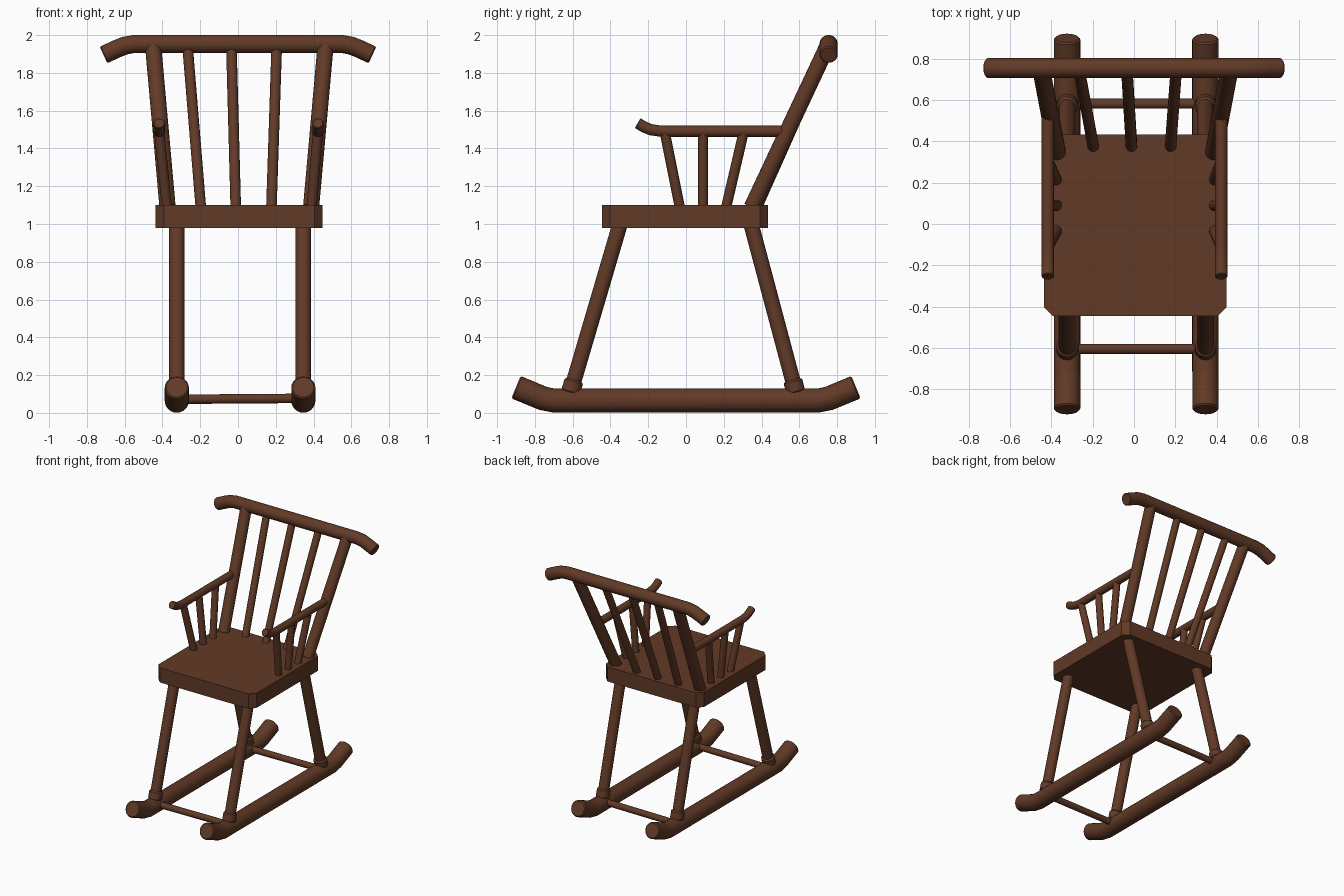
import bpy, bmesh, math
from mathutils import Vector

if "Cube" in bpy.data.objects:
    bpy.data.objects.remove(bpy.data.objects["Cube"])

wood = bpy.data.materials.new("brown_wood")
wood.diffuse_color = (0.12, 0.042, 0.02, 1)
wood.use_nodes = True
wood.node_tree.nodes["Principled BSDF"].inputs["Base Color"].default_value = wood.diffuse_color


def finish(name, bm):
    """Turn a bmesh into a shaded wooden object."""
    bmesh.ops.recalc_face_normals(bm, faces=bm.faces)
    me = bpy.data.meshes.new(name)
    bm.to_mesh(me)
    bm.free()
    me.materials.append(wood)
    ob = bpy.data.objects.new(name, me)
    bpy.context.collection.objects.link(ob)
    bpy.ops.object.select_all(action='DESELECT')
    ob.select_set(True)
    bpy.context.view_layer.objects.active = ob
    bpy.ops.object.shade_smooth_by_angle(angle=math.radians(35))
    return ob


def rod(name, points, r, sides=20, chamfer=0.0):
    """Round rod swept along a planar path, with optional chamfered ends."""
    pts = [Vector(p) for p in points]
    radii = [r] * len(pts)
    if chamfer:
        a = (pts[1] - pts[0]).normalized() * chamfer
        b = (pts[-2] - pts[-1]).normalized() * chamfer
        pts = [pts[0], pts[0] + a] + pts[1:-1] + [pts[-1] + b, pts[-1]]
        radii = [r - chamfer] + [r] * (len(pts) - 2) + [r - chamfer]
    bm = bmesh.new()
    rings = []
    u = None
    for i, p in enumerate(pts):
        t = (pts[min(i + 1, len(pts) - 1)] - pts[max(i - 1, 0)]).normalized()
        if u is None:
            u = t.orthogonal()
        u = (u - t * u.dot(t)).normalized()
        v = t.cross(u)
        rings.append([bm.verts.new(p + radii[i] * (
            u * math.cos(math.tau * k / sides) + v * math.sin(math.tau * k / sides)))
            for k in range(sides)])
    for a, b in zip(rings, rings[1:]):
        for k in range(sides):
            n = (k + 1) % sides
            bm.faces.new((a[k], a[n], b[n], b[k]))
    bm.faces.new(rings[0])
    bm.faces.new(rings[-1])
    return finish(name, bm)


# Seat slab with clipped vertical corners
sx, sy, c, cx, cy = 0.442, 0.44, 0.043, 0.006, -0.006
outline = [(sx - c, -sy), (sx, -sy + c), (sx, sy - c), (sx - c, sy),
           (-sx + c, sy), (-sx, sy - c), (-sx, -sy + c), (-sx + c, -sy)]
bm = bmesh.new()
base = bm.faces.new([bm.verts.new((x + cx, y + cy, 0.98)) for x, y in outline])
top = bmesh.ops.extrude_face_region(bm, geom=[base])
bmesh.ops.translate(bm, vec=(0, 0, 0.12),
                    verts=[g for g in top["geom"] if isinstance(g, bmesh.types.BMVert)])
finish("seat", bm)

rocker_half = [(0.90, 0.136), (0.82, 0.103), (0.76, 0.078), (0.70, 0.065)]
rocker_path = [(-y, z) for y, z in rocker_half] + rocker_half[::-1]

for side, s in (("left", -1), ("right", 1)):
    # Rockers with upturned ends
    rx = 0.011 + s * 0.335
    rod(f"{side}_rocker", [(rx, y, z) for y, z in rocker_path], 0.064, 24, 0.008)

    # Splayed legs and the rounded collars at their feet
    for end, top_y, foot_y in (("front", -0.352, -0.605), ("back", 0.347, 0.576)):
        hi, lo = Vector((rx, top_y, 0.99)), Vector((rx, foot_y, 0.13))
        d = (hi - lo).normalized()
        rod(f"{side}_{end}_leg", [lo, hi], 0.041)
        rod(f"{side}_{end}_collar", [lo - d * 0.03, lo + d * 0.05], 0.051, 20, 0.013)

    # Back posts leaning out and backwards
    rod(f"{side}_back_post", [(0.007 + s * 0.38, 0.349, 1.09),
                              (0.007 + s * 0.456, 0.748, 1.94)], 0.043)

    # Armrests with curled front tips
    ax = 0.003 + s * 0.42
    arm = [(-0.256, 1.534), (-0.22, 1.513), (-0.185, 1.499), (-0.13, 1.491), (0.54, 1.491)]
    rod(f"{side}_armrest", [(ax, y, z) for y, z in arm], 0.03, 20, 0.004)

    # Fanned arm spindles
    for i, (low_y, high_y) in enumerate(((-0.033, -0.112), (0.09, 0.09), (0.213, 0.305))):
        rod(f"{side}_arm_spindle_{i + 1}",
            [(0.007 + s * 0.383, low_y, 1.09), (ax, high_y, 1.485)], 0.027, 16)

# Back spindles fanning out to the top rail
for i, (low_x, high_x) in enumerate(((-0.197, -0.267), (-0.012, -0.035), (0.177, 0.205))):
    rod(f"back_spindle_{i + 1}", [(low_x, 0.376, 1.09), (high_x, 0.755, 1.94)], 0.028, 16)

# Top rail with drooping ends
rail_half = [(0.712, 1.895), (0.64, 1.928), (0.60, 1.944), (0.55, 1.953)]
rail = [(-x, z) for x, z in rail_half] + rail_half[::-1]
rod("top_rail", [(x, 0.755, z) for x, z in rail], 0.048, 24, 0.006)

# Stretchers joining the rockers
for name, y in (("front_stretcher", -0.605), ("back_stretcher", 0.583)):
    rod(name, [(-0.32, y, 0.072), (0.34, y, 0.077)], 0.025, 16)
